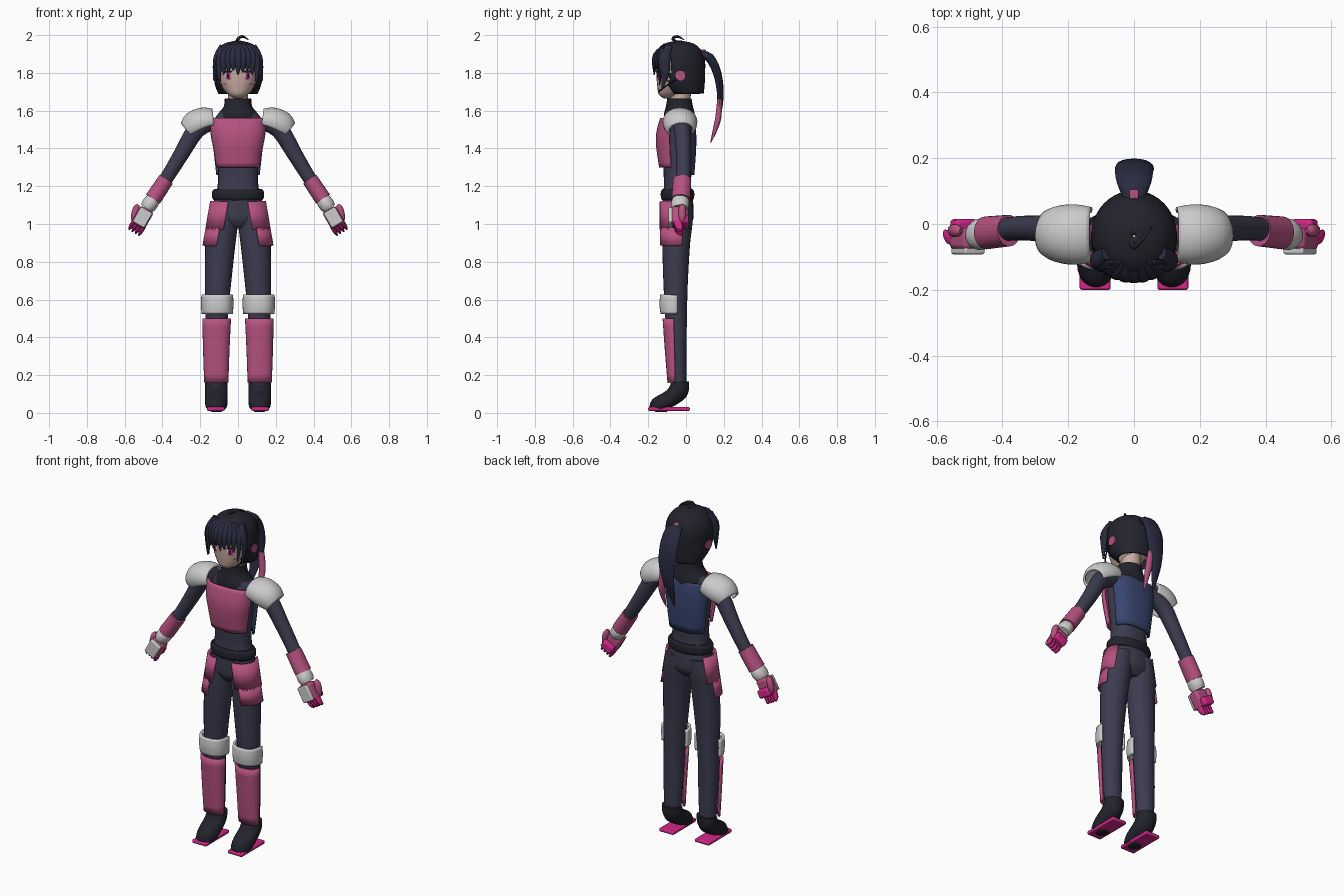
import bpy
import bmesh
from math import radians, cos, sin, copysign
from mathutils import Vector, Matrix

old = bpy.data.objects.get("Cube")
if old:
    bpy.data.objects.remove(old, do_unlink=True)


def make_material(name, red, green, blue):
    mat = bpy.data.materials.new(name)
    mat.use_nodes = True
    colour = (red, green, blue, 1)
    mat.diffuse_color = colour
    for node in mat.node_tree.nodes:
        if node.type == 'BSDF_PRINCIPLED':
            node.inputs["Base Color"].default_value = colour
    return mat


SUIT = make_material("suit charcoal", .045, .045, .08)
BLACK = make_material("boot black", .016, .017, .025)
HAIR = make_material("hair midnight", .022, .024, .05)
PINK = make_material("armour pink", .47, .085, .22)
HOT = make_material("hot magenta", .65, .02, .25)
WHITE = make_material("pad white", .6, .6, .61)
BLUE = make_material("back blue", .04, .06, .16)
SKIN = make_material("skin", .58, .41, .35)

parts = []
X_AXIS, Y_AXIS, Z_AXIS = Vector((1, 0, 0)), Vector((0, 1, 0)), Vector((0, 0, 1))


def finish(name, bm, mat, mirror=False, thick=0, bevel=0):
    """Turn a bmesh into a named object with its modifiers."""
    bmesh.ops.recalc_face_normals(bm, faces=bm.faces)
    mesh = bpy.data.meshes.new(name)
    bm.to_mesh(mesh)
    bm.free()
    mesh.materials.append(mat)
    obj = bpy.data.objects.new(name, mesh)
    bpy.context.collection.objects.link(obj)
    if thick:
        solid = obj.modifiers.new("thickness", 'SOLIDIFY')
        solid.thickness, solid.offset = thick, 0
    if bevel:
        rounding = obj.modifiers.new("bevel", 'BEVEL')
        rounding.width, rounding.segments = bevel, 2
    if mirror:
        flip = obj.modifiers.new("mirror", 'MIRROR')
        flip.use_mirror_merge = False
    parts.append(obj)
    return obj


def refine(rings, steps=3):
    """Catmull-Rom interpolation of ring data."""
    rows = [Vector(ring) for ring in rings]
    rows = [rows[0]] + rows + [rows[-1]]
    out = []
    for a, b, c, d in zip(rows, rows[1:], rows[2:], rows[3:]):
        for step in range(steps):
            t = step / steps
            out.append(b + (c - a) * t / 2 + (a - b * 2.5 + c * 2 - d / 2) * t * t
                       + ((b - c) * 3 + d - a) * t ** 3 / 2)
    return out + [rows[-1]]


def sweep(name, rings, mat, arc=None, level=False, thick=0, mirror=False,
          sides=24, boxy=1, drop=None):
    """Loft ellipses (x, y, z, radius, depth); an arc gives an open shell."""
    rows = refine(rings) if len(rings) > 2 else [Vector(r) for r in rings]
    centres = [Vector(row[:3]) for row in rows]
    start, end = arc or (0, 360)
    count = sides + 1 if arc else sides
    bm = bmesh.new()
    loops = []
    for i, row in enumerate(rows):
        u, v = X_AXIS, Y_AXIS
        if not level:
            t = centres[min(i + 1, len(rows) - 1)] - centres[max(i - 1, 0)]
            u = Y_AXIS.cross(t).normalized()
            v = t.cross(u).normalized()
        loop = []
        for k in range(count):
            angle = radians(start + (end - start) * k / sides)
            c, s = cos(angle), sin(angle)
            c, s = copysign(abs(c) ** boxy, c), copysign(abs(s) ** boxy, s)
            loop.append(bm.verts.new(centres[i] + u * c * row[3] + v * s * row[4]))
        loops.append(loop)
    for low, high in zip(loops, loops[1:]):
        for k in range(sides):
            n = (k + 1) % count
            bm.faces.new((low[k], low[n], high[n], high[k]))
    if not arc and not thick:
        bm.faces.new(loops[0])
        bm.faces.new(loops[-1])
    if drop:
        gone = [f for f in bm.faces if drop(f.calc_center_median())]
        bmesh.ops.delete(bm, geom=gone, context='FACES')
    return finish(name, bm, mat, mirror, thick)


def solid(name, centre, size, mat, tilt=0, turn=0, ball=False, mirror=True, bevel=0):
    """Rotated box or ellipsoid with full size given."""
    bm = bmesh.new()
    if ball:
        bmesh.ops.create_uvsphere(bm, u_segments=16, v_segments=10, radius=.5)
    else:
        bmesh.ops.create_cube(bm, size=1)
    spin = Matrix.Rotation(radians(turn), 4, 'Z') @ Matrix.Rotation(radians(tilt), 4, 'Y')
    bm.transform(Matrix.Translation(centre) @ spin @ Matrix.Diagonal((*size, 1)))
    return finish(name, bm, mat, mirror, bevel=bevel)


# Torso, pelvis, collar and belt
sweep("torso", [(0, -.045, 1.13, .125, .08), (0, -.045, 1.2, .108, .072),
                (0, -.045, 1.3, .107, .075), (0, -.045, 1.42, .12, .08),
                (0, -.04, 1.53, .135, .075), (0, -.035, 1.59, .1, .07)],
      SUIT, level=True, boxy=.85)
sweep("pelvis", [(0, -.045, 1.15, .12, .08), (0, -.043, 1.08, .138, .083),
                 (0, -.043, 1.02, .13, .08), (0, -.045, .98, .06, .05)], SUIT, level=True)
sweep("collar", [(0, -.035, 1.53, .128, .083), (0, -.035, 1.58, .108, .082),
                 (0, -.035, 1.62, .076, .072), (0, -.035, 1.665, .07, .064)], BLACK, level=True)
sweep("belt", [(0, -.045, 1.125, .125, .08), (0, -.045, 1.14, .137, .088),
               (0, -.045, 1.17, .137, .088), (0, -.045, 1.185, .125, .08)], BLACK, level=True)

# Chest and back armour
sweep("chest_plate", [(0, -.045, 1.3, .112, .09), (0, -.045, 1.4, .128, .105),
                      (0, -.045, 1.48, .143, .106), (0, -.045, 1.56, .145, .085)],
      PINK, arc=(196, 344), level=True, thick=.014, boxy=.75)
sweep("back_plate", [(0, -.045, 1.26, .112, .083), (0, -.045, 1.4, .128, .093),
                     (0, -.045, 1.5, .138, .092), (0, -.045, 1.56, .135, .084)],
      BLUE, arc=(15, 165), level=True, thick=.012, boxy=.75)

# Legs
sweep("leg", [(.07, -.044, 1.1, .07, .08), (.083, -.046, 1.0, .082, .08),
              (.093, -.052, .9, .08, .074), (.105, -.055, .7, .07, .065),
              (.112, -.053, .52, .06, .058), (.115, -.047, .35, .058, .05),
              (.115, -.04, .14, .048, .042)], SUIT, level=True, mirror=True)
for label, low, high, arc in (("upper", .97, 1.12, (-95, 45)), ("lower", .885, .98, (-80, 20))):
    rings = [(.098 - (z - .885) * .17, -.05, z, .084, .083) for z in (low, high)]
    sweep(label + "_hip_panel", rings, PINK, arc=arc, level=True, thick=.012, mirror=True)
sweep("knee_pad", [(.11, -.045, .525, .076, .083), (.11, -.045, .575, .079, .089),
                   (.11, -.045, .625, .077, .084)],
      WHITE, arc=(180, 360), level=True, thick=.014, mirror=True, boxy=.8)
sweep("shin_guard", [(.115, -.058, .16, .058, .034), (.115, -.06, .33, .064, .046),
                     (.113, -.064, .5, .07, .054)],
      PINK, arc=(180, 360), level=True, thick=.012, mirror=True, boxy=.85)

# Boots on thin soles
sweep("boot", [(.115, -.13, .005, .025, .03), (.115, -.137, .025, .052, .052),
               (.115, -.115, .05, .059, .075), (.115, -.085, .08, .06, .083),
               (.115, -.043, .12, .06, .058), (.115, -.03, .165, .058, .046)],
      BLACK, level=True, mirror=True)
solid("sole", (.118, -.09, .021), (.094, .22, .02), HOT, bevel=.006)

# Arms with shoulder pads, cuffs and wrist bands
sweep("arm", [(.13, -.03, 1.55, .05, .05), (.22, -.02, 1.5, .048, .045),
              (.3, -.013, 1.37, .041, .039), (.38, -.015, 1.24, .036, .036),
              (.48, -.035, 1.09, .032, .034)], SUIT, mirror=True)
sweep("shoulder_pad", [(.13, -.032, 1.55, .055, .078), (.18, -.032, 1.542, .07, .086),
                       (.23, -.03, 1.52, .071, .08), (.262, -.027, 1.495, .052, .065)],
      WHITE, arc=(65, 295), thick=.012, mirror=True)
sweep("cuff", [(.38, -.02, 1.237, .042, .048), (.45, -.027, 1.132, .044, .05)],
      PINK, mirror=True)
sweep("wrist_band", [(.447, -.03, 1.135, .036, .04), (.458, -.03, 1.118, .041, .047),
                     (.472, -.032, 1.098, .041, .047), (.483, -.032, 1.082, .036, .04)],
      WHITE, mirror=True)

# Hands
palm = Vector((.505, -.045, 1.035))
along = Vector((.5, 0, -.866))
across = Vector((.866, 0, .5))
solid("palm", palm, (.08, .065, .1), PINK, tilt=-30, bevel=.014)
solid("glove_plate", palm - Y_AXIS * .036, (.07, .022, .09), WHITE, tilt=-30, bevel=.006)
for i in range(4):
    base = palm + across * (i - 1.5) * .02 + along * .035
    middle = base + along * .035 + Y_AXIS * .008
    tip = base + along * .055 + Y_AXIS * .022
    sweep("finger", [(*base, .011, .022), (*middle, .011, .02), (*tip, .005, .008)],
          HOT, mirror=True, sides=10)
solid("finger_curl", palm + along * .025 + Y_AXIS * .042, (.075, .035, .05), HOT,
      tilt=-30, bevel=.01)
sweep("thumb", [(.525, -.02, 1.1, .008, .008), (.538, -.02, 1.085, .017, .019),
                (.55, -.02, 1.04, .017, .019), (.555, -.02, 1.01, .007, .008)],
      PINK, mirror=True, sides=12)

# Head and face
sweep("neck", [(0, -.03, 1.62, .05, .05), (0, -.03, 1.73, .055, .06)], SKIN, level=True)
sweep("head", [(0, -.1, 1.665, .018, .018), (0, -.088, 1.685, .052, .056),
               (0, -.065, 1.72, .083, .086), (0, -.05, 1.76, .103, .105),
               (0, -.045, 1.83, .112, .112), (0, -.04, 1.9, .1, .1),
               (0, -.04, 1.94, .05, .05)], SKIN, level=True)
solid("eye_white", (.053, -.141, 1.785), (.046, .009, .042), WHITE, turn=28, ball=True)
solid("iris", (.052, -.145, 1.785), (.028, .009, .04), HOT, turn=28, ball=True)
solid("pupil", (.052, -.149, 1.785), (.013, .006, .022), BLACK, turn=28, ball=True)
solid("eyelash", (.054, -.145, 1.807), (.052, .009, .011), BLACK, turn=28, ball=True)
solid("cheek_mark", (.066, -.124, 1.742), (.025, .006, .008), HOT, turn=38, ball=True)

# Hair cap with a face opening
sweep("hair_cap", [(0, .01, 1.69, .1, .08), (0, -.018, 1.74, .119, .113),
                   (0, -.035, 1.8, .125, .132), (0, -.037, 1.86, .126, .134),
                   (0, -.037, 1.91, .112, .118), (0, -.037, 1.95, .075, .08),
                   (0, -.037, 1.968, .005, .005)],
      BLACK, level=True, thick=.008, sides=40,
      drop=lambda c: c.y < -.085 and c.z < 1.87)

# Fringe and side locks
for i in range(-4, 5):
    x = i * .023
    back = abs(x) ** 2 * 4.5
    end = 1.79 + (i % 3) * .012
    sweep("fringe_lock", [(x * .6, -.115, 1.945, .015, .008), (x, -.163 + back, 1.9, .021, .01),
                          (x * 1.08, -.172 + back, 1.85, .018, .008),
                          (x * 1.1, -.168 + back, end, .003, .003)], HAIR, sides=10)
sweep("side_lock", [(.085, -.09, 1.94, .015, .02), (.116, -.11, 1.88, .014, .028),
                    (.121, -.11, 1.8, .011, .022), (.112, -.125, 1.72, .003, .004)],
      HAIR, mirror=True, sides=12)
sweep("front_lock", [(.075, -.125, 1.93, .014, .01), (.097, -.135, 1.87, .016, .011),
                     (.1, -.135, 1.8, .011, .008), (.094, -.14, 1.735, .002, .003)],
      HAIR, mirror=True, sides=10)
sweep("crown_curl", [(-.01, -.04, 1.955, .008, .008), (0, -.07, 1.98, .008, .008),
                     (.025, -.045, 1.993, .007, .007), (.055, -.01, 1.975, .002, .002)],
      BLACK, sides=10)

# Ponytail with a tie and a coloured strand
sweep("ponytail", [(0, .07, 1.9, .03, .02), (0, .125, 1.88, .052, .024),
                   (0, .165, 1.8, .058, .022), (0, .181, 1.7, .052, .018),
                   (-.008, .176, 1.6, .036, .014), (-.015, .155, 1.52, .02, .009),
                   (-.02, .135, 1.45, .003, .003)], HAIR, sides=16)
sweep("tail_strand", [(.03, .177, 1.66, .018, .012), (.04, .172, 1.57, .02, .016),
                      (.043, .155, 1.5, .014, .012), (.04, .13, 1.43, .002, .002)],
      PINK, sides=12)
solid("hair_tie", (0, .09, 1.912), (.028, .03, .025), PINK, mirror=False, bevel=.005)

# Headset
sweep("earpiece", [(.11, -.03, 1.785, .028, .03), (.133, -.03, 1.785, .026, .028)],
      PINK, mirror=True, sides=16)
sweep("microphone_boom", [(.126, -.05, 1.765, .004, .004), (.115, -.1, 1.735, .004, .004),
                          (.08, -.145, 1.7, .005, .005)], BLACK, sides=8)

# Smooth shading with sharp edges kept
bpy.ops.object.select_all(action='DESELECT')
for obj in parts:
    obj.select_set(True)
bpy.context.view_layer.objects.active = parts[0]
bpy.ops.object.shade_smooth_by_angle(angle=radians(40))
